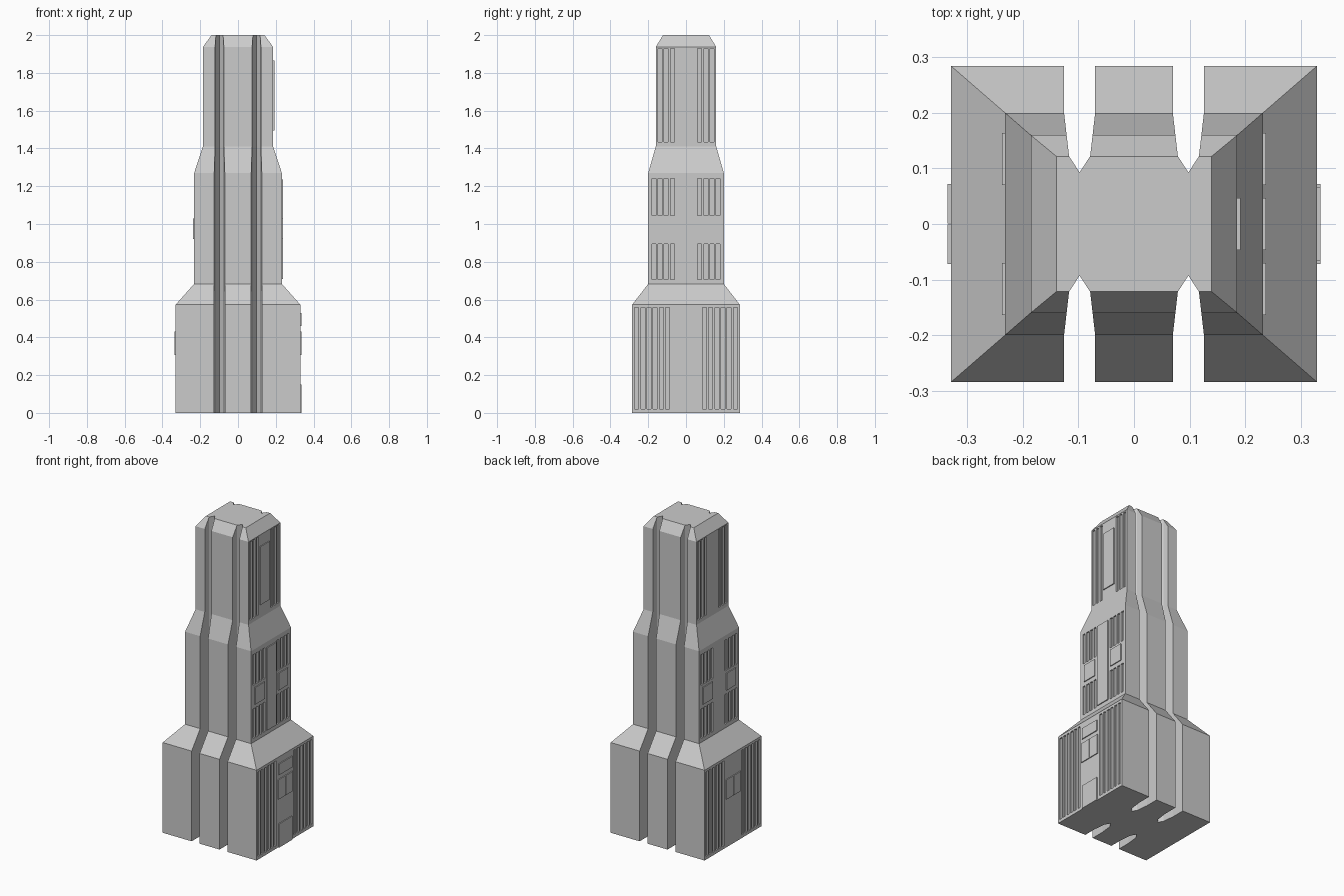
import bpy, bmesh

if "Cube" in bpy.data.objects:
    bpy.data.objects.remove(bpy.data.objects["Cube"])


def finish(name, bm):
    bmesh.ops.recalc_face_normals(bm, faces=bm.faces)
    me = bpy.data.meshes.new(name)
    bm.to_mesh(me)
    bm.free()
    ob = bpy.data.objects.new(name, me)
    bpy.context.collection.objects.link(ob)
    return ob


def add_loft(bm, rings):
    # skin a stack of equal-count rings and cap both ends
    vs = [[bm.verts.new(p) for p in r] for r in rings]
    n = len(vs[0])
    for a, b in zip(vs, vs[1:]):
        for i in range(n):
            j = (i + 1) % n
            bm.faces.new((a[i], a[j], b[j], b[i]))
    bm.faces.new(vs[0][::-1])
    bm.faces.new(vs[-1])


def add_box(bm, x0, x1, y0, y1, z0, z1):
    plan = [(x0, y0), (x1, y0), (x1, y1), (x0, y1)]
    add_loft(bm, [[(x, y, z) for x, y in plan] for z in (z0, z1)])


# Stepped tower body: (z, half width, half depth)
LEVELS = [(0, .33, .285), (.573, .33, .285), (.683, .232, .2), (1.27, .232, .2),
          (1.41, .186, .16), (1.937, .186, .16), (2, .14, .122)]
bm = bmesh.new()
add_loft(bm, [[(-x, -y, z), (x, -y, z), (x, y, z), (-x, y, z)] for z, x, y in LEVELS])
tower = finish("tower_body", bm)

# Full-height pointed channels on front and back
CHANNEL = [(.028, .4), (.028, .2), (.019, .122), (0, .093),
           (-.019, .122), (-.028, .2), (-.028, .4)]
bm = bmesh.new()
for cx in (-.098, .098):
    for s in (-1, 1):
        add_loft(bm, [[(cx + x, s * y, z) for x, y in CHANNEL] for z in (-.1, 2.1)])
channels = finish("channel_cutter", bm)

# Narrow recessed window strips: (wall x, outermost y, count, z0, z1)
STRIPS = [(.33, .272, 6, .02, .557), (.232, .181, 4, .707, .895),
          (.232, .181, 4, 1.045, 1.24), (.186, .148, 3, 1.435, 1.93)]
PITCH, WIDTH, DEPTH = .0328, .021, .01
bm = bmesh.new()
for wall, outer, count, z0, z1 in STRIPS:
    for sx in (-1, 1):
        for sy in (-1, 1):
            for i in range(count):
                y = outer - i * PITCH
                xs = sorted((sx * (wall - DEPTH), sx * (wall + .03)))
                ys = sorted((sy * y, sy * (y - WIDTH)))
                add_box(bm, *xs, *ys, z0, z1)
strips = finish("strip_cutter", bm)

# Cut the channels and strips, then bake the result
for cutter in (channels, strips):
    m = tower.modifiers.new(cutter.name, 'BOOLEAN')
    m.operation, m.solver, m.object = 'DIFFERENCE', 'EXACT', cutter
dg = bpy.context.evaluated_depsgraph_get()
baked = bpy.data.meshes.new_from_object(tower.evaluated_get(dg))
tower.modifiers.clear()
tower.data = baked
for cutter in (channels, strips):
    bpy.data.objects.remove(cutter)


def panel(name, side, wall, y0, y1, z0, z1):
    # thin slab standing slightly proud of a side wall
    bm = bmesh.new()
    xs = sorted((side * (wall - .003), side * (wall + .006)))
    add_box(bm, *xs, y0, y1, z0, z1)
    finish(name, bm)


# Windows shared by both side walls
for s, label in ((1, "right"), (-1, "left")):
    panel(label + "_lower_window_a", s, .33, -.072, -.001, .307, .432)
    panel(label + "_lower_window_b", s, .33, .001, .072, .307, .432)
    panel(label + "_mid_window_a", s, .232, -.164, -.07, .92, 1.028)
    panel(label + "_mid_window_b", s, .232, .07, .164, .92, 1.028)

# Entrance side only: door, transom and tall panels
panel("door", 1, .33, -.066, .066, 0, .15)
panel("transom_window", 1, .33, -.066, .066, .46, .53)
panel("mid_tall_panel", 1, .232, -.047, .047, .71, 1.235)
panel("upper_tall_panel", 1, .186, -.047, .047, 1.495, 1.865)

# Recentre so the extents sit evenly
for ob in bpy.context.collection.objects:
    ob.location = (0, 0, 0)
